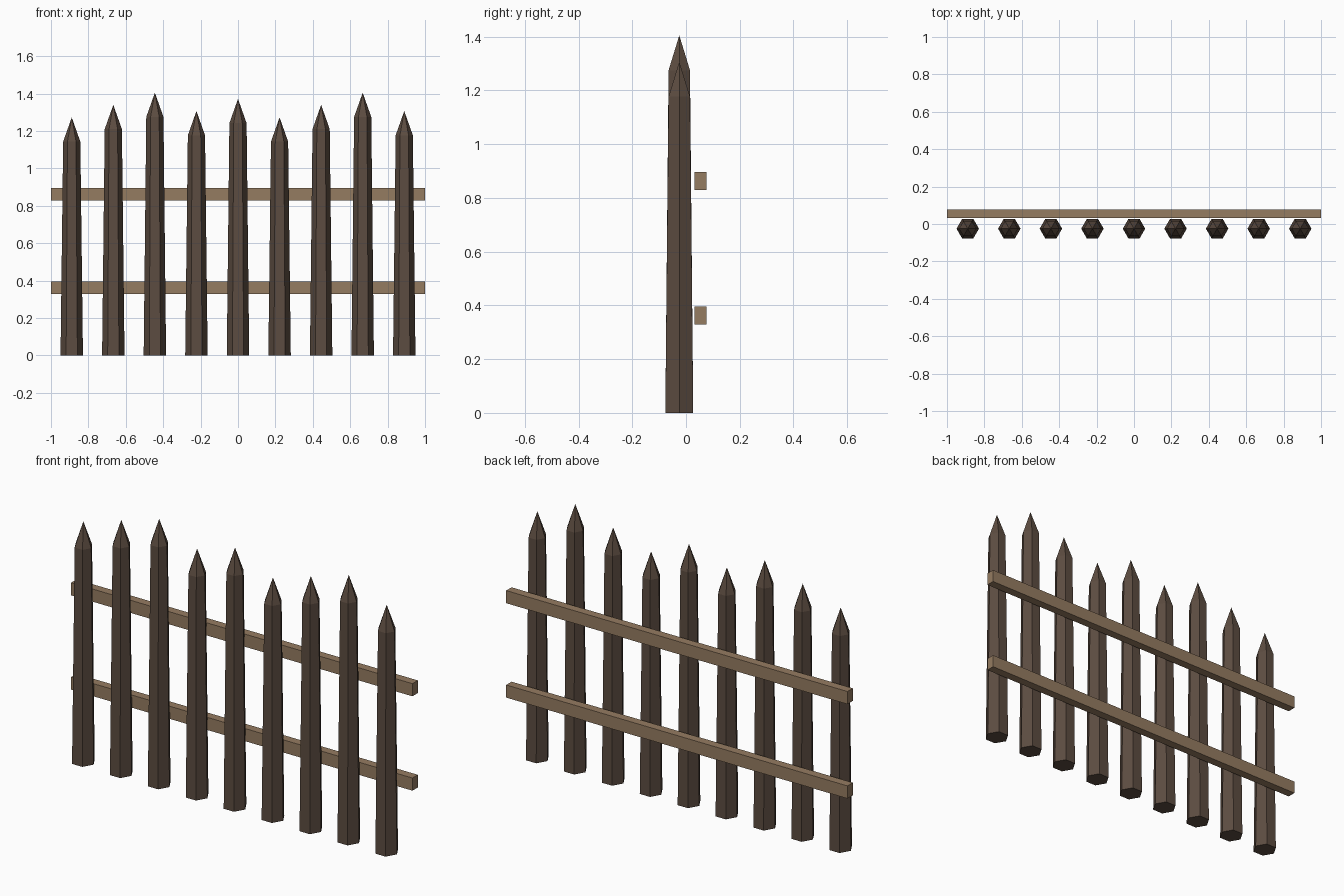
import bpy, bmesh, math

if "Cube" in bpy.data.objects:
    bpy.data.objects.remove(bpy.data.objects["Cube"])

def material(name, rgb):
    m = bpy.data.materials.new(name)
    m.diffuse_color = (*rgb, 1)
    m.use_nodes = True
    m.node_tree.nodes["Principled BSDF"].inputs["Base Color"].default_value = m.diffuse_color
    return m

dark_wood = material("dark_wood", (0.107, 0.072, 0.052))
light_wood = material("light_wood", (0.30, 0.20, 0.12))

def add_object(name, bm, mat):
    bmesh.ops.recalc_face_normals(bm, faces=bm.faces)
    me = bpy.data.meshes.new(name)
    bm.to_mesh(me)
    bm.free()
    me.materials.append(mat)
    ob = bpy.data.objects.new(name, me)
    bpy.context.collection.objects.link(ob)
    return ob

# Six-sided tapered stake with a pointed tip
def stake(name, x, y, shoulder):
    bm = bmesh.new()
    rings = []
    for r, z in ((0.06, 0), (0.046, shoulder)):
        rings.append([bm.verts.new((r * math.cos(k * math.pi / 3), r * math.sin(k * math.pi / 3), z))
                      for k in range(6)])
    tip = bm.verts.new((0, 0, shoulder + 0.13))
    low, high = rings
    bm.faces.new(low)
    for k in range(6):
        n = (k + 1) % 6
        bm.faces.new((low[k], low[n], high[n], high[k]))
        bm.faces.new((high[k], high[n], tip))
    add_object(name, bm, dark_wood).location = (x, y, 0)

# Row of stakes with a repeating pattern of five heights
heights = [1.143, 1.21, 1.275, 1.177, 1.242]
for i in range(9):
    stake(f"stake_{i + 1}", -1 + (i + 0.5) * 2 / 9, -0.025, heights[i % 5])

# Two horizontal rails behind the stakes
for name, z in (("lower_rail", 0.363), ("upper_rail", 0.863)):
    bm = bmesh.new()
    bmesh.ops.create_cube(bm, size=1)
    bmesh.ops.scale(bm, vec=(2, 0.045, 0.067), verts=bm.verts)
    add_object(name, bm, light_wood).location = (0, 0.0545, z)
